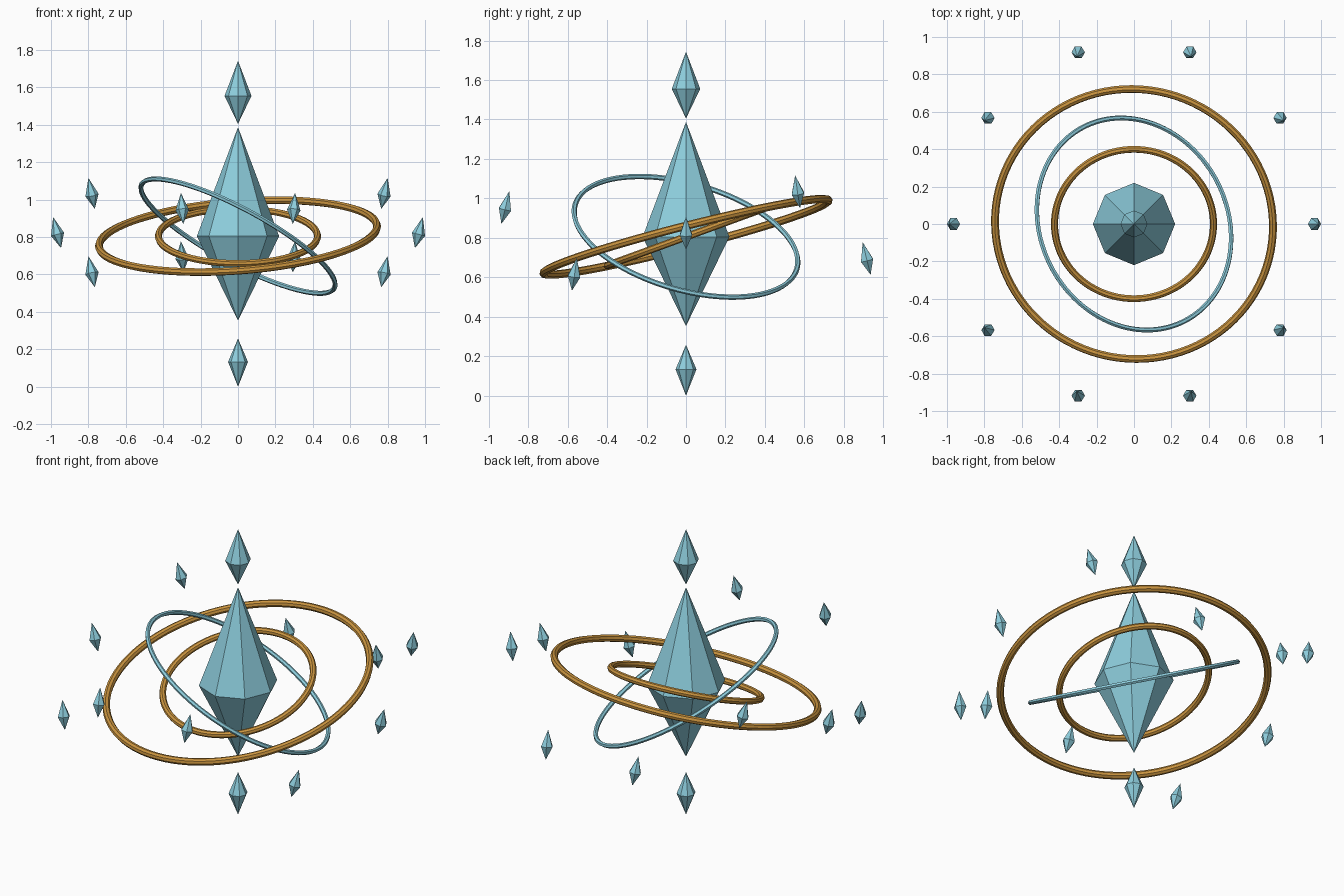
import bpy, bmesh, math

if "Cube" in bpy.data.objects:
    bpy.data.objects.remove(bpy.data.objects["Cube"])


def material(name, rgb):
    m = bpy.data.materials.new(name)
    m.diffuse_color = (*rgb, 1.0)
    m.use_nodes = True
    m.node_tree.nodes["Principled BSDF"].inputs["Base Color"].default_value = m.diffuse_color
    return m


TEAL = material("pale_teal", (0.27, 0.62, 0.73))
GOLD = material("gold", (0.60, 0.30, 0.05))
MID = 0.805  # height of the shared centre


def crystal(name, sides, radius, up, down, loc, rot=(0, 0, 0)):
    """Faceted double pyramid with its waist at loc."""
    bm = bmesh.new()
    ring = [bm.verts.new((radius * math.cos(math.tau * i / sides),
                          radius * math.sin(math.tau * i / sides), 0))
            for i in range(sides)]
    top, bottom = bm.verts.new((0, 0, up)), bm.verts.new((0, 0, -down))
    for i in range(sides):
        a, b = ring[i], ring[(i + 1) % sides]
        bm.faces.new((a, b, top))
        bm.faces.new((b, a, bottom))
    mesh = bpy.data.meshes.new(name)
    bm.to_mesh(mesh)
    bm.free()
    mesh.materials.append(TEAL)
    ob = bpy.data.objects.new(name, mesh)
    ob.location, ob.rotation_euler = loc, rot
    bpy.context.collection.objects.link(ob)
    return ob


def orbit_ring(name, radius, tube, sides, rot, mat):
    """Tilted ring with a faceted tube around the centre."""
    bpy.ops.mesh.primitive_torus_add(
        major_radius=radius, minor_radius=tube, major_segments=96,
        minor_segments=sides, location=(0, 0, MID), rotation=rot)
    ob = bpy.context.object
    ob.name = name
    ob.data.materials.append(mat)


# Central column of crystals
crystal("core_crystal", 8, 0.22, 0.583, 0.452, (0, 0, MID))
crystal("top_crystal", 8, 0.072, 0.188, 0.15, (0, 0, 1.555))
crystal("bottom_crystal", 8, 0.053, 0.125, 0.133, (0, 0, 0.133))

# Tilted rings
orbit_ring("outer_ring", 0.745, 0.021, 8, (0.25, -0.075, 0), GOLD)
orbit_ring("inner_ring", 0.425, 0.019, 8, (0.35, 0, 0), GOLD)
orbit_ring("crossing_ring", 0.585, 0.0135, 6, (-0.25, 0.495, 0), TEAL)

# Floating shards on a wavy circle, each leaning with its angle
for i in range(10):
    t = math.tau * i / 10
    crystal(f"shard_{i + 1}", 6, 0.036, 0.095, 0.076,
            (0.965 * math.cos(t), 0.965 * math.sin(t),
             MID + 0.01 + 0.22 * math.sin(3 * t)),
            (0.25 * math.sin(t), 0.25 * math.cos(t), 0))
